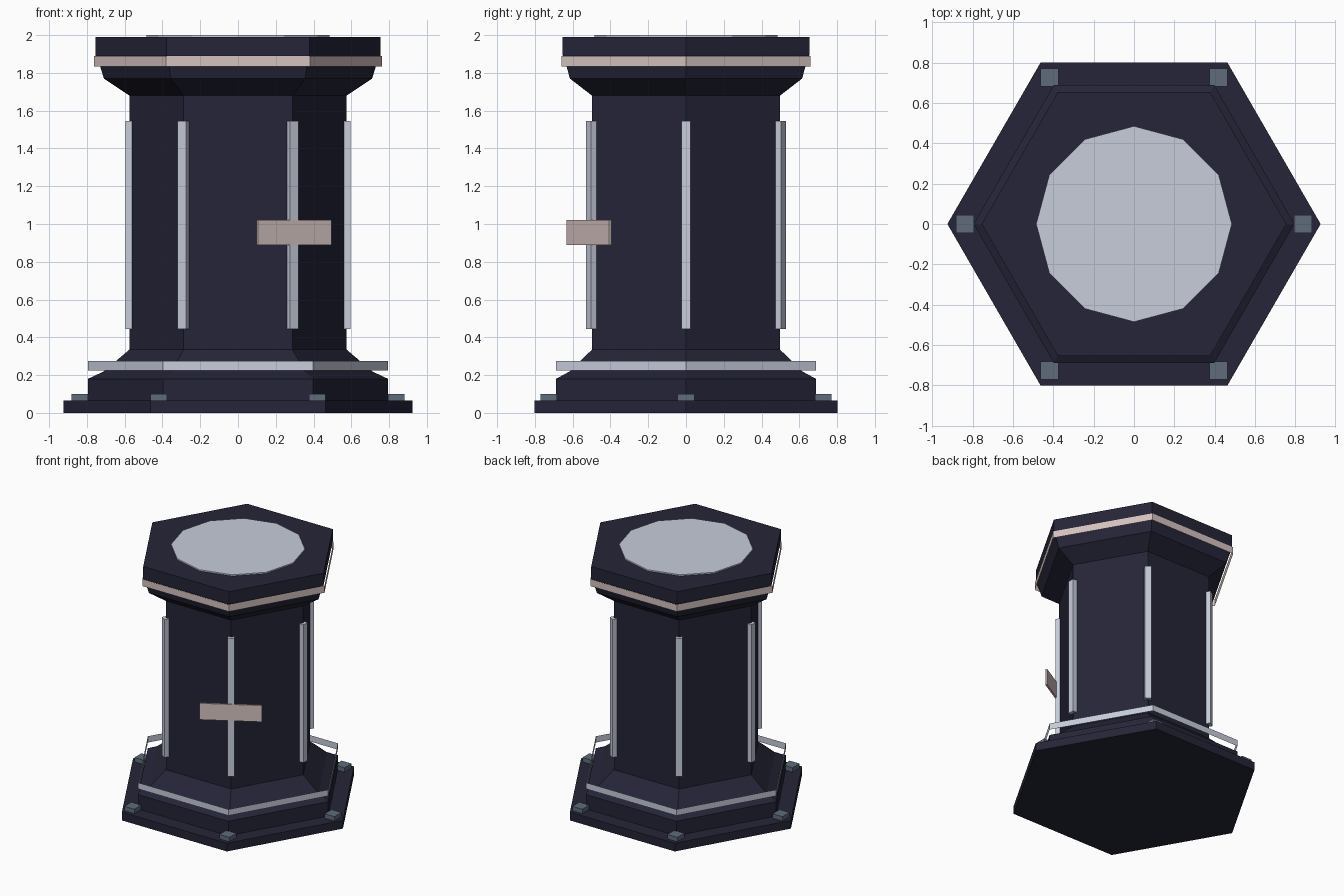
import bpy, bmesh, math
from mathutils import Matrix

if "Cube" in bpy.data.objects:
    bpy.data.objects.remove(bpy.data.objects["Cube"])


def material(name, rgb):
    m = bpy.data.materials.new(name)
    m.use_nodes = True
    m.diffuse_color = (*rgb, 1)
    m.node_tree.nodes["Principled BSDF"].inputs["Base Color"].default_value = (*rgb, 1)
    return m


navy = material("dark navy", (0.018, 0.018, 0.04))
silver = material("pale silver", (0.57, 0.61, 0.71))
rose = material("pale rose", (0.66, 0.54, 0.52))
slate = material("slate", (0.115, 0.15, 0.2))


def add_object(name, bm, mat):
    mesh = bpy.data.meshes.new(name)
    bm.to_mesh(mesh)
    bm.free()
    mesh.materials.append(mat)
    ob = bpy.data.objects.new(name, mesh)
    bpy.context.collection.objects.link(ob)
    return ob


def lathe(name, profile, sides, mat, capped=True):
    """Stack regular polygons of (radius, height) into a faceted column."""
    bm = bmesh.new()
    rings = []
    for r, z in profile:
        angles = [math.tau * i / sides for i in range(sides)]
        rings.append([bm.verts.new((r * math.cos(a), r * math.sin(a), z)) for a in angles])
    for low, high in zip(rings, rings[1:]):
        for i in range(sides):
            j = (i + 1) % sides
            bm.faces.new((low[i], low[j], high[j], high[i]))
    if capped:
        bm.faces.new(rings[0][::-1])
        bm.faces.new(rings[-1])
    return add_object(name, bm, mat)


def box(name, radius, angle, z, size, mat, turn=True):
    """Box at a polar position, optionally turned to face outward."""
    bm = bmesh.new()
    place = Matrix.Translation((radius * math.cos(angle), radius * math.sin(angle), z))
    if turn:
        place = place @ Matrix.Rotation(angle, 4, 'Z')
    bmesh.ops.create_cube(bm, size=1, matrix=place @ Matrix.Diagonal((*size, 1)))
    return add_object(name, bm, mat)


# Hexagonal pedestal: plinth, lower tier, shaft, flared head
lathe("pedestal", [(0.925, 0), (0.925, 0.065), (0.795, 0.065), (0.795, 0.18),
                   (0.71, 0.22), (0.575, 0.335), (0.575, 1.68), (0.71, 1.77),
                   (0.73, 1.835), (0.755, 1.895), (0.755, 1.99)], 6, navy)

# Thin open trim bands and the top disc
lathe("lower_band", [(0.795, 0.225), (0.795, 0.275)], 6, silver, capped=False)
lathe("upper_band", [(0.762, 1.835), (0.762, 1.89)], 6, rose, capped=False)
lathe("top_disc", [(0.485, 1.985), (0.485, 2.0)], 12, silver)

# Corner strips on the shaft and studs on the plinth
for i in range(6):
    a = math.tau * i / 6
    box(f"corner_strip_{i + 1}", 0.578, a, 0.995, (0.035, 0.05, 1.1), silver)
    box(f"plinth_stud_{i + 1}", 0.838, a, 0.08, (0.088, 0.088, 0.04), slate, turn=False)

# Plaque across the front left corner
box("plaque", 0.593, math.radians(300), 0.955, (0.014, 0.45, 0.13), rose)
